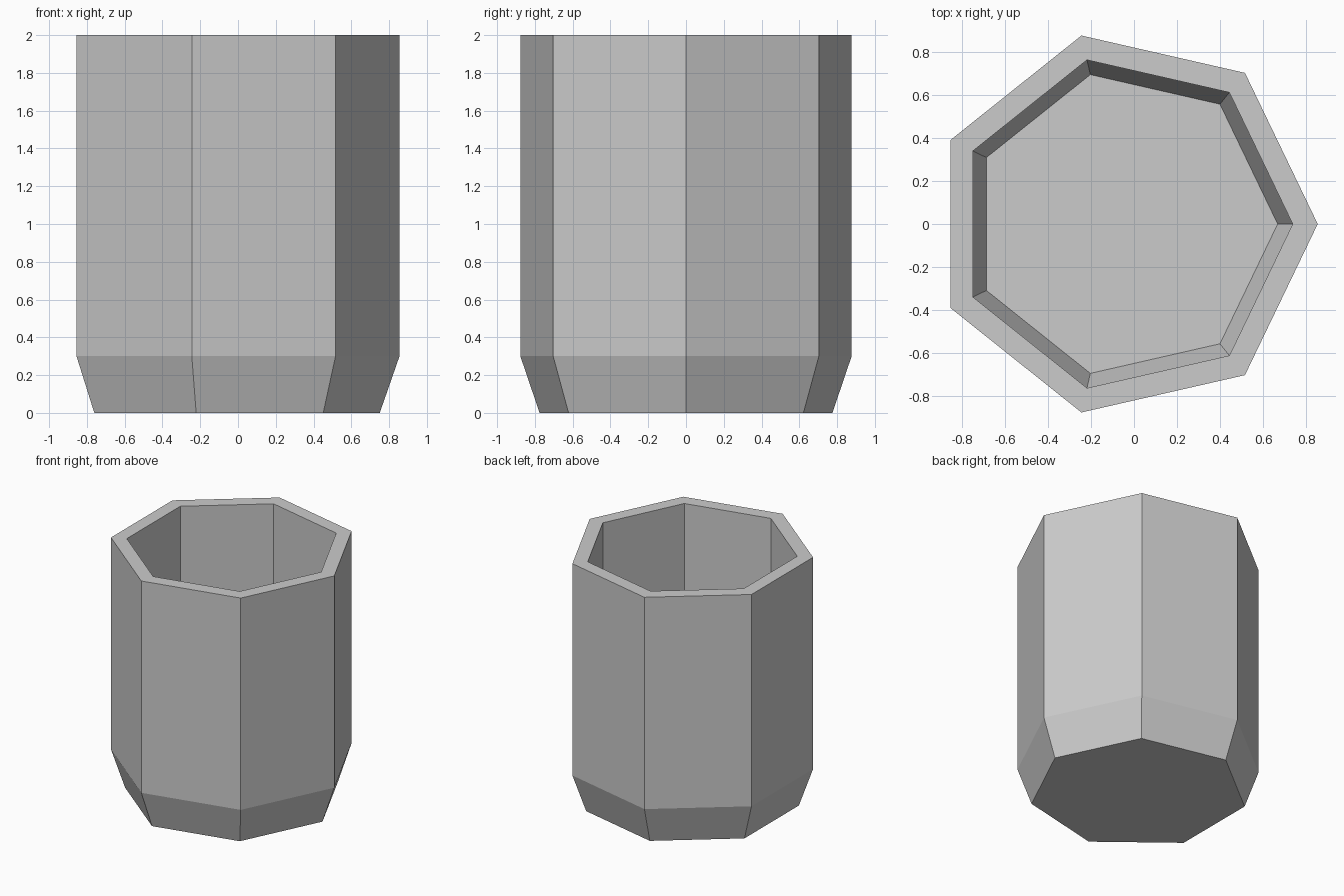
import bpy
import bmesh
from math import cos, sin, tau

cube = bpy.data.objects.get("Cube")
if cube:
    bpy.data.objects.remove(cube)

SIDES = 7
CENTRE_X = -0.0445  # puts the seven-sided outline's bounds around x = 0

# Wall profile as (corner radius, height): outside foot, over the rim, inside floor
PROFILE = [(0.795, 0), (0.8995, 0.3), (0.8995, 2),
           (0.783, 2), (0.783, 0.316), (0.713, 0.105)]


def make_material(name, colour):
    mat = bpy.data.materials.new(name)
    mat.use_nodes = True
    mat.diffuse_color = colour
    mat.node_tree.nodes["Principled BSDF"].inputs["Base Color"].default_value = colour
    return mat


def ring(bm, radius, z):
    return [bm.verts.new((CENTRE_X + radius * cos(tau * i / SIDES),
                          radius * sin(tau * i / SIDES), z))
            for i in range(SIDES)]


# Hollow cup: skin the profile rings, then close the underside and inner floor
bm = bmesh.new()
rings = [ring(bm, r, z) for r, z in PROFILE]
for low, high in zip(rings, rings[1:]):
    for i in range(SIDES):
        j = (i + 1) % SIDES
        bm.faces.new((low[i], low[j], high[j], high[i]))
bm.faces.new(rings[0][::-1])
bm.faces.new(rings[-1])
bmesh.ops.recalc_face_normals(bm, faces=bm.faces)

mesh = bpy.data.meshes.new("cup")
bm.to_mesh(mesh)
bm.free()
mesh.materials.append(make_material("plain grey", (0.6, 0.6, 0.6, 1)))
cup = bpy.data.objects.new("cup", mesh)
bpy.context.collection.objects.link(cup)
